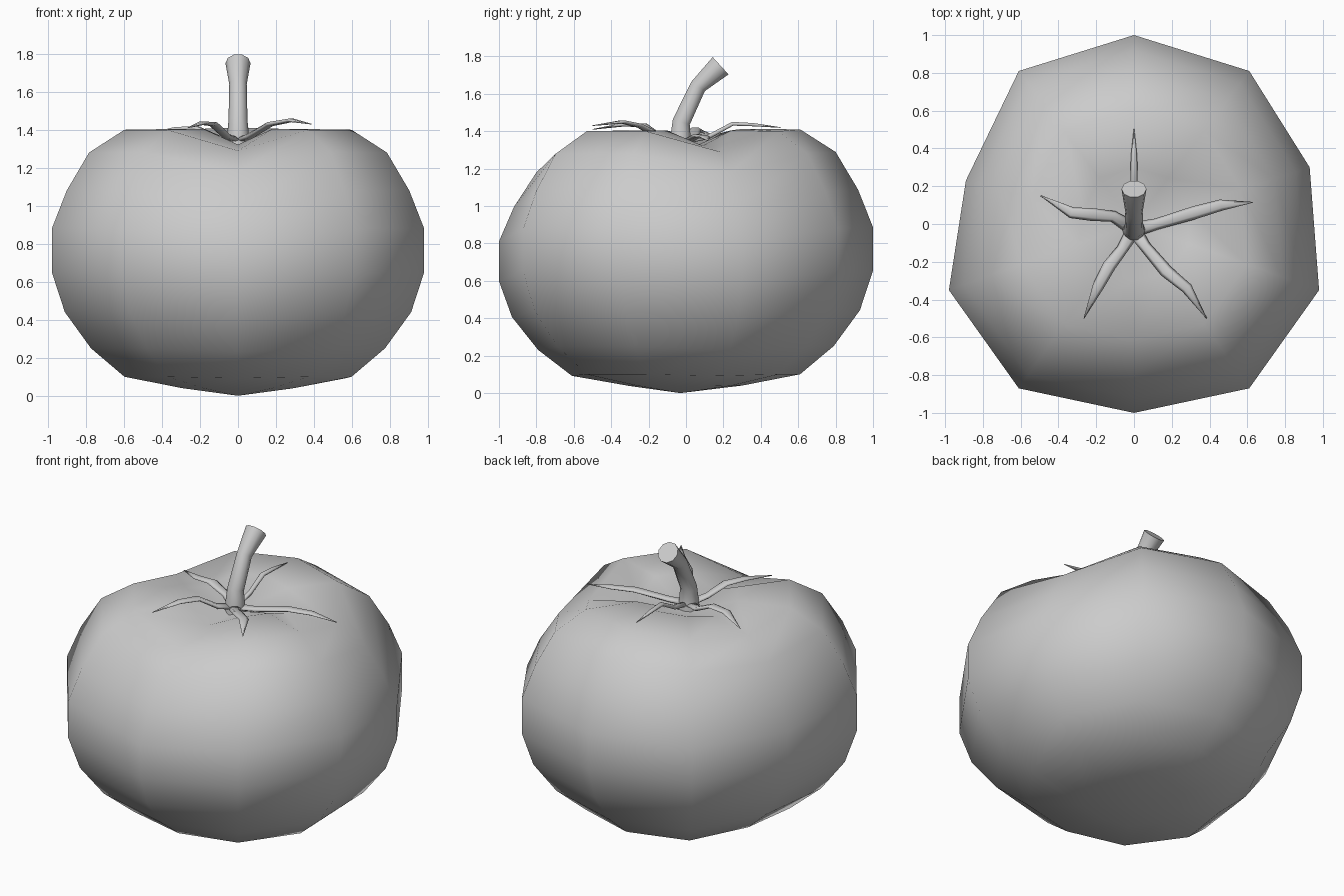
import bpy, bmesh
from mathutils import Vector

if "Cube" in bpy.data.objects:
    bpy.data.objects.remove(bpy.data.objects["Cube"])


def finish(name, bm):
    bmesh.ops.recalc_face_normals(bm, faces=bm.faces)
    for f in bm.faces:
        f.smooth = True
    me = bpy.data.meshes.new(name)
    bm.to_mesh(me)
    bm.free()
    ob = bpy.data.objects.new(name, me)
    bpy.context.collection.objects.link(ob)
    return ob


def skin(bm, rings):
    """Join successive closed rings of vertices with quads."""
    for a, b in zip(rings, rings[1:]):
        n = len(a)
        for i in range(n):
            bm.faces.new((a[i], a[(i + 1) % n], b[(i + 1) % n], b[i]))


def fan(bm, ring, co):
    c = bm.verts.new(co)
    for i in range(len(ring)):
        bm.faces.new((ring[i], ring[(i + 1) % len(ring)], c))


def tube(name, path, widths, heights, sides):
    """Elliptical tube along a path, capped at both ends."""
    import math
    bm = bmesh.new()
    pts = [Vector(p) for p in path]
    # keep the side vector level and perpendicular to the run of the path
    run = pts[-1] - pts[0]
    side = Vector((run.y, -run.x, 0)).normalized()
    rings = []
    for i, p in enumerate(pts):
        t = (pts[min(i + 1, len(pts) - 1)] - pts[max(i - 1, 0)]).normalized()
        up = side.cross(t).normalized()
        rings.append([bm.verts.new(p + side * widths[i] * math.cos(2 * math.pi * k / sides)
                                   + up * heights[i] * math.sin(2 * math.pi * k / sides))
                      for k in range(sides)])
    skin(bm, rings)
    bm.faces.new(rings[0])
    bm.faces.new(rings[-1])
    return finish(name, bm)


# Fruit: ten columns (x, y, how far the shoulder sinks), scaled through rows
columns = [(0, 1, -.01), (-.61, .81, 0), (-.89, .23, .06), (-.98, -.35, 0), (-.61, -.87, 0),
           (0, -1, .11), (.61, -.87, 0), (.98, -.35, 0), (.93, .30, .11), (.61, .81, 0)]
rows = [(.3, .04), (.61, .10), (.79, .25), (.93, .44), (1, .65), (1, .88),
        (.92, 1.08), (.80, 1.28), (.61, 1.40), (.3, 1.405)]
bm = bmesh.new()
rings = []
for f, z in rows:
    ring = []
    for x, y, sink in columns:
        s = sink * z / 1.4
        if f == .3:
            s *= .75
        ring.append(bm.verts.new((x * f, y * f, z - s)))
    rings.append(ring)
skin(bm, rings)
fan(bm, rings[0], (0, -.03, 0))
fan(bm, rings[-1], (0, 0, 1.30))
finish("fruit", bm)

# Stem: bent, flared toward the cut end
stem = tube("stem", [(0, -.03, 1.29), (0, -.03, 1.36), (0, -.025, 1.45), (0, .065, 1.64), (0, .185, 1.75)],
            [.065, .058, .05, .046, .066], [.065, .058, .05, .046, .066], 10)
for f in stem.data.polygons:
    if len(f.vertices) > 4:
        f.use_smooth = False

# Calyx: five pointed sepals arching out from the stem base
sepals = {
    "sepal_right": [(0, -.03, 1.34), (.12, 0, 1.345), (.32, .06, 1.375), (.46, .10, 1.37), (.63, .115, 1.35)],
    "sepal_back": [(0, -.03, 1.34), (0, .12, 1.37), (0, .25, 1.44), (0, .36, 1.435), (0, .505, 1.42)],
    "sepal_left": [(0, -.03, 1.34), (-.11, .04, 1.36), (-.22, .05, 1.41), (-.33, .06, 1.405), (-.495, .15, 1.375)],
    "sepal_front_left": [(0, -.03, 1.34), (-.06, -.13, 1.365), (-.13, -.22, 1.43), (-.19, -.33, 1.435), (-.265, -.50, 1.41)],
    "sepal_front_right": [(0, -.03, 1.34), (.06, -.12, 1.365), (.17, -.25, 1.43), (.28, -.34, 1.45), (.385, -.50, 1.43)],
}
for name, path in sepals.items():
    k = .55 if name == "sepal_back" else 1
    tube(name, path, [w * k for w in (.04, .03, .035, .03, .002)],
         [.015, .014, .012, .01, .002], 6)
